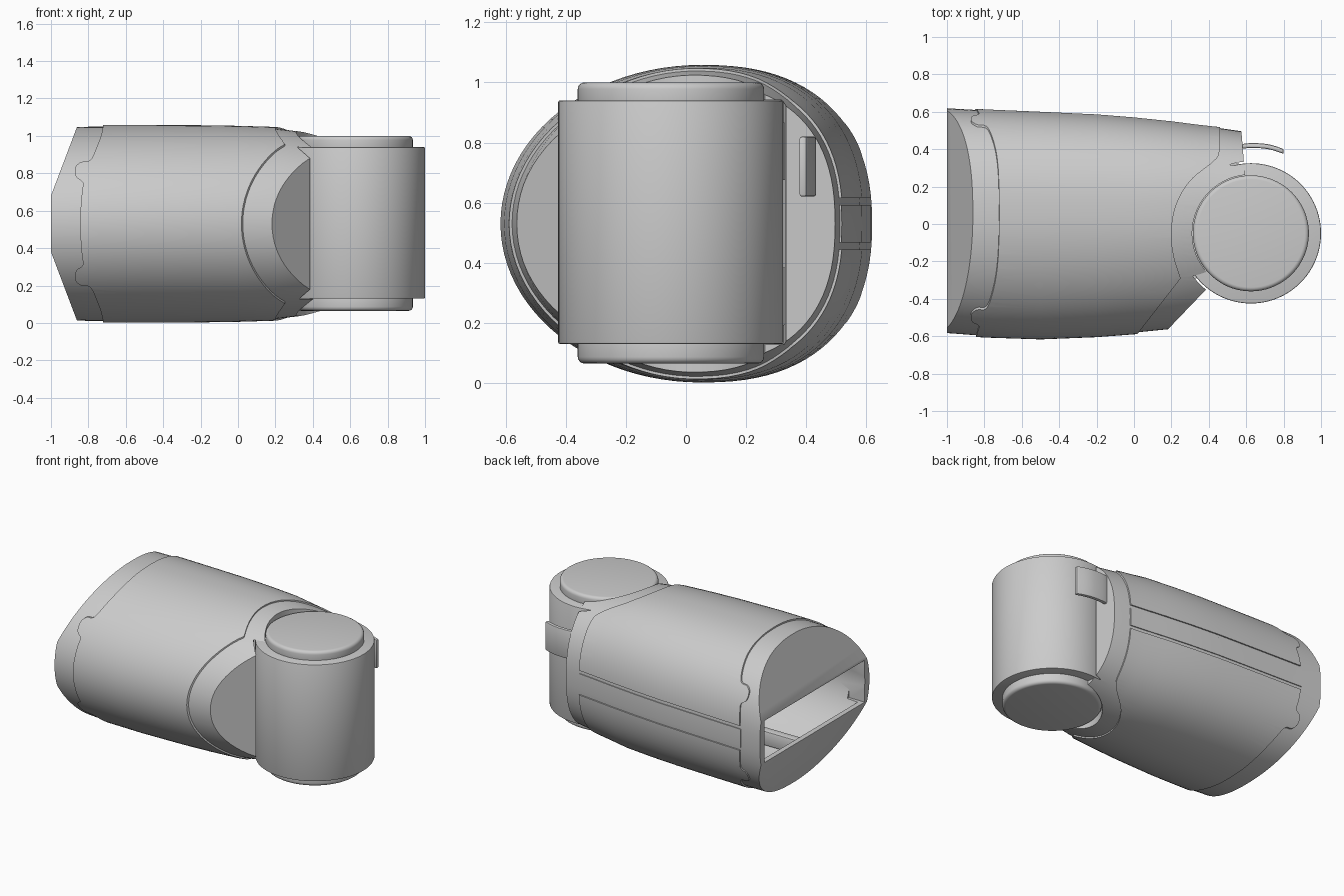
import bpy, bmesh, math
from mathutils import Vector

if "Cube" in bpy.data.objects:
    bpy.data.objects.remove(bpy.data.objects["Cube"])

ZC = 0.53            # centre height of the oval body
PIV = (0.625, -0.05)  # joint axis
# body stations: x, left y, right y, half height
STATIONS = [(-1.0, -.592, .628, .52), (-.8, -.607, .616, .528), (-.5, -.617, .603, .528),
            (-.2, -.605, .589, .527), (0, -.59, .573, .524), (.2, -.57, .552, .518),
            (.35, -.545, .533, .500), (.47, -.515, .52, .486), (.62, -.475, .498, .470)]


def finish(bm, name, hidden=False):
    bmesh.ops.recalc_face_normals(bm, faces=bm.faces)
    me = bpy.data.meshes.new(name)
    bm.to_mesh(me)
    bm.free()
    ob = bpy.data.objects.new(name, me)
    bpy.context.collection.objects.link(ob)
    ob.hide_render = hidden
    return ob


def loft(name, inset, planes=(), hidden=False, n=96):
    """Oval body, shrunk by inset, then clipped by (point, outward normal) planes."""
    bm = bmesh.new()
    rings = []
    for x, yl, yr, h in STATIONS:
        ring = []
        for i in range(n):
            t = 2 * math.pi * i / n
            c, s = math.cos(t), math.sin(t)
            p = 2 / 2.4 if c > 0 else 1.0
            a = (yr - .05 if c > 0 else .05 - yl) - inset
            y = .05 + a * math.copysign(abs(c) ** p, c)
            z = ZC + (h - inset) * math.copysign(abs(s) ** p, s)
            ring.append(bm.verts.new((x, y, z)))
        rings.append(ring)
    for a, b in zip(rings, rings[1:]):
        for i in range(n):
            j = (i + 1) % n
            bm.faces.new((a[i], a[j], b[j], b[i]))
    bm.faces.new(rings[0])
    bm.faces.new(rings[-1])
    for co, no in planes:
        r = bmesh.ops.bisect_plane(bm, geom=bm.verts[:] + bm.edges[:] + bm.faces[:],
                                   plane_co=co, plane_no=no, clear_outer=True)
        cut = [e for e in r['geom_cut'] if isinstance(e, bmesh.types.BMEdge)]
        bmesh.ops.holes_fill(bm, edges=cut, sides=0)
    return finish(bm, name, hidden)


def prism(name, pts, axis, lo, hi, hidden=False):
    """Extrude a 2D outline along 'z' (pts are x,y) or 'y' (pts are x,z)."""
    bm = bmesh.new()
    mk = (lambda p, d: (p[0], p[1], d)) if axis == 'z' else (lambda p, d: (p[0], d, p[1]))
    a = [bm.verts.new(mk(p, lo)) for p in pts]
    b = [bm.verts.new(mk(p, hi)) for p in pts]
    bm.faces.new(a)
    bm.faces.new(b)
    for i in range(len(pts)):
        j = (i + 1) % len(pts)
        bm.faces.new((a[i], a[j], b[j], b[i]))
    return finish(bm, name, hidden)


def box(name, x0, x1, y0, y1, z0, z1, hidden=False):
    return prism(name, [(x0, y0), (x1, y0), (x1, y1), (x0, y1)], 'z', z0, z1, hidden)


def disc(name, r, z0, z1, hidden=False, n=96):
    pts = [(PIV[0] + r * math.cos(2 * math.pi * i / n),
            PIV[1] + r * math.sin(2 * math.pi * i / n)) for i in range(n)]
    return prism(name, pts, 'z', z0, z1, hidden)


def cut(ob, *cutters):
    for c in cutters:
        m = ob.modifiers.new('cut', 'BOOLEAN')
        m.operation, m.solver, m.object = 'DIFFERENCE', 'EXACT', c


def smooth(ob, bevel=0.0, segs=3):
    if bevel:
        m = ob.modifiers.new('round', 'BEVEL')
        m.width, m.segments, m.limit_method = bevel, segs, 'ANGLE'
        m.angle_limit = math.radians(40)
    bpy.ops.object.select_all(action='DESELECT')
    bpy.context.view_layer.objects.active = ob
    ob.select_set(True)
    for m in list(ob.modifiers):
        bpy.ops.object.modifier_apply(modifier=m.name)
    bpy.ops.object.shade_smooth_by_angle(angle=math.radians(30))


def smooth_path(pts, steps=6):
    """Catmull-Rom through the points."""
    out = []
    v = [Vector(p) for p in [pts[0]] + pts + [pts[-1]]]
    for p0, p1, p2, p3 in zip(v, v[1:], v[2:], v[3:]):
        for k in range(steps):
            t = k / steps
            out.append(tuple(.5 * (2 * p1 + (p2 - p0) * t + (2 * p0 - 5 * p1 + 4 * p2 - p3) * t * t
                                   + (3 * p1 - p0 - 3 * p2 + p3) * t ** 3)))
    return out + [pts[-1]]


def end_planes(d):
    """Two sloped faces at the open end, the diagonal front face and the joint end face."""
    ps = []
    for s in (1, -1):
        n = Vector((-.37, 0, s * .14)).normalized()
        ps.append((Vector((-1, 0, ZC + s * .15)) - n * d, n))
    for co, n in (((.17, -.575, 0), (.24, -.23, 0)), ((.582, .4, 0), (1, .08, 0))):
        n = Vector(n).normalized()
        ps.append((Vector(co) - n * d, n))
    return ps


# inner body: hollow frame with window, sloped end faces and joint pocket
frame = loft('body_frame', .009, end_planes(0))
cut(frame,
    loft('hollow_cutter', .06, end_planes(.035), True),
    box('window_cutter', -1.1, -.88, -.53, .57, .385, .675, True),
    disc('cap_cutter', .314, -.2, 1.3, True),
    disc('pocket_cutter', .385, .128, .942, True))

# outer shell with shaped edges and a recessed rear band
shell = loft('outer_shell', 0)
edge = smooth_path([(.25, -.29), (.215, -.18), (.2, -.05), (.225, .1), (.3, .23),
                    (.42, .33), (.455, .38), (.46, .5)])
joint_cut = prism('joint_edge_cutter', [(-.1, -.74)] + edge + [(.46, .8), (1, .8), (1, -.74)],
                  'z', -.2, 1.3, True)
half = [(-.845, 0), (-.835, .16), (-.83, .22), (-.865, .25), (-.87, .3), (-.84, .33),
        (-.79, .34), (-.755, .41), (-.725, .5), (-.71, .62)]
back = smooth_path([(x, ZC - z) for x, z in half[:0:-1]] + [(x, ZC + z) for x, z in half], 4)
end_cut = prism('end_edge_cutter', back + [(-1.2, 1.2), (-1.2, -.1)], 'y', -1, 1, True)
band = box('band_cutter', -1.1, .7, .4, .8, .445, .615, True)
cut(shell, loft('liner_cutter', .03, (), True), joint_cut, end_cut, band)

# raised strip lying in the band, leaving a groove on each side
strip = loft('rear_strip', .003)
cut(strip, loft('strip_liner_cutter', .03, (), True),
    box('strip_front_cutter', -1.1, .9, -.8, .4, -.2, 1.3, True),
    box('strip_low_cutter', -1.1, .9, .3, .8, -.2, .468, True),
    box('strip_high_cutter', -1.1, .9, .3, .8, .592, 1.3, True),
    box('strip_end_cutter', .46, .9, .3, .8, .3, .8, True),
    box('strip_start_cutter', -1.1, -.85, .3, .8, .3, .8, True))

# joint barrel with stepped round caps
barrel = disc('joint_barrel', .375, .13, .94)
caps = [disc('joint_cap', .31, *z) for z in ((.065, .16), (.91, 1.0))]

# curved latch tab and its bracket
mid = smooth_path([(.54, .405), (.6, .418), (.68, .418), (.74, .408), (.8, .388)], 4)
tab = prism('latch_tab', [(x, y + .013) for x, y in mid] + [(x, y - .013) for x, y in mid[::-1]],
            'z', .62, .82)
bracket = box('latch_bracket', .42, .56, .335, .375, .70, .86)

# interior rail pieces seen through the window
rails = [box('inner_rail', -.75, .1, y, y + .06, .1, .2) for y in (-.2, .2)]

smooth(frame)
smooth(shell)
smooth(strip)
smooth(barrel, .006, 2)
for c in caps:
    smooth(c, .022, 4)
smooth(tab, .012, 2)
for o in [bracket] + rails:
    smooth(o, .01, 2)

# cutters are no longer needed
for o in [o for o in bpy.data.objects if o.hide_render]:
    bpy.data.objects.remove(o)
